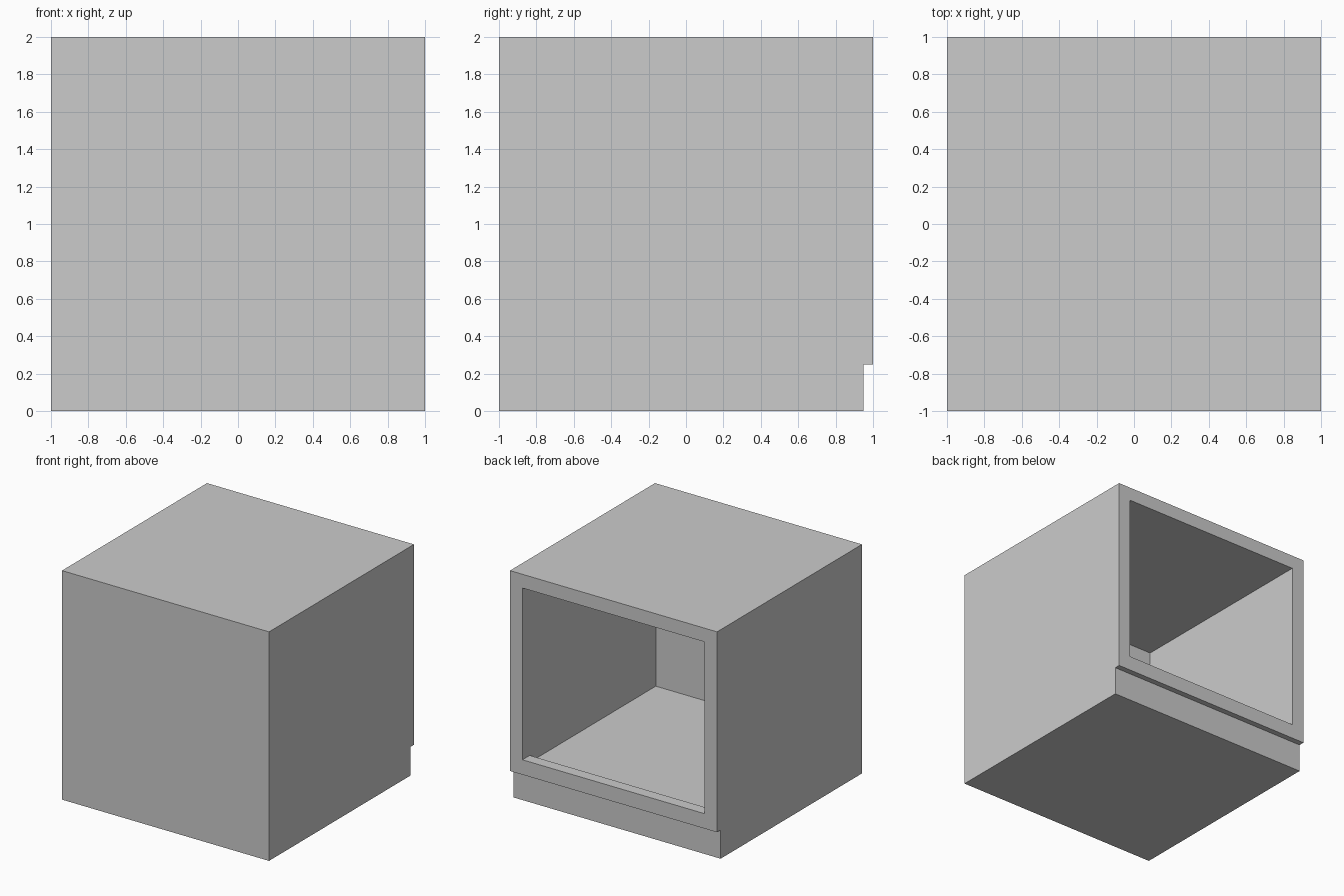
import bpy, bmesh

if "Cube" in bpy.data.objects:
    bpy.data.objects.remove(bpy.data.objects["Cube"])


def prism(name, profile, half_width):
    """Extrude a (y, z) profile along x, centred on x = 0."""
    bm = bmesh.new()
    face = bm.faces.new([bm.verts.new((-half_width, y, z)) for y, z in profile])
    ext = bmesh.ops.extrude_face_region(bm, geom=[face])
    verts = [v for v in ext["geom"] if isinstance(v, bmesh.types.BMVert)]
    bmesh.ops.translate(bm, verts=verts, vec=(2 * half_width, 0, 0))
    bmesh.ops.recalc_face_normals(bm, faces=bm.faces)
    mesh = bpy.data.meshes.new(name)
    bm.to_mesh(mesh)
    bm.free()
    obj = bpy.data.objects.new(name, mesh)
    bpy.context.collection.objects.link(obj)
    return obj


# Cabinet body with the recessed plinth under its open side
body = prism("cabinet_body", [(-1, 0), (0.95, 0), (0.95, 0.25), (1, 0.25),
                              (1, 2), (-1, 2)], 1.0)

# Cavity: opening with a raised sill in front of the lower inner floor
cavity = prism("cavity_cutter", [(1.1, 0.38), (0.9, 0.38), (0.9, 0.32),
                                 (-0.84, 0.32), (-0.84, 1.88), (1.1, 1.88)], 0.88)
cavity.hide_render = True

cut = body.modifiers.new("cavity", 'BOOLEAN')
cut.operation = 'DIFFERENCE'
cut.solver = 'EXACT'
cut.object = cavity
bpy.context.view_layer.objects.active = body
bpy.ops.object.modifier_apply(modifier=cut.name)
bpy.data.objects.remove(cavity)
